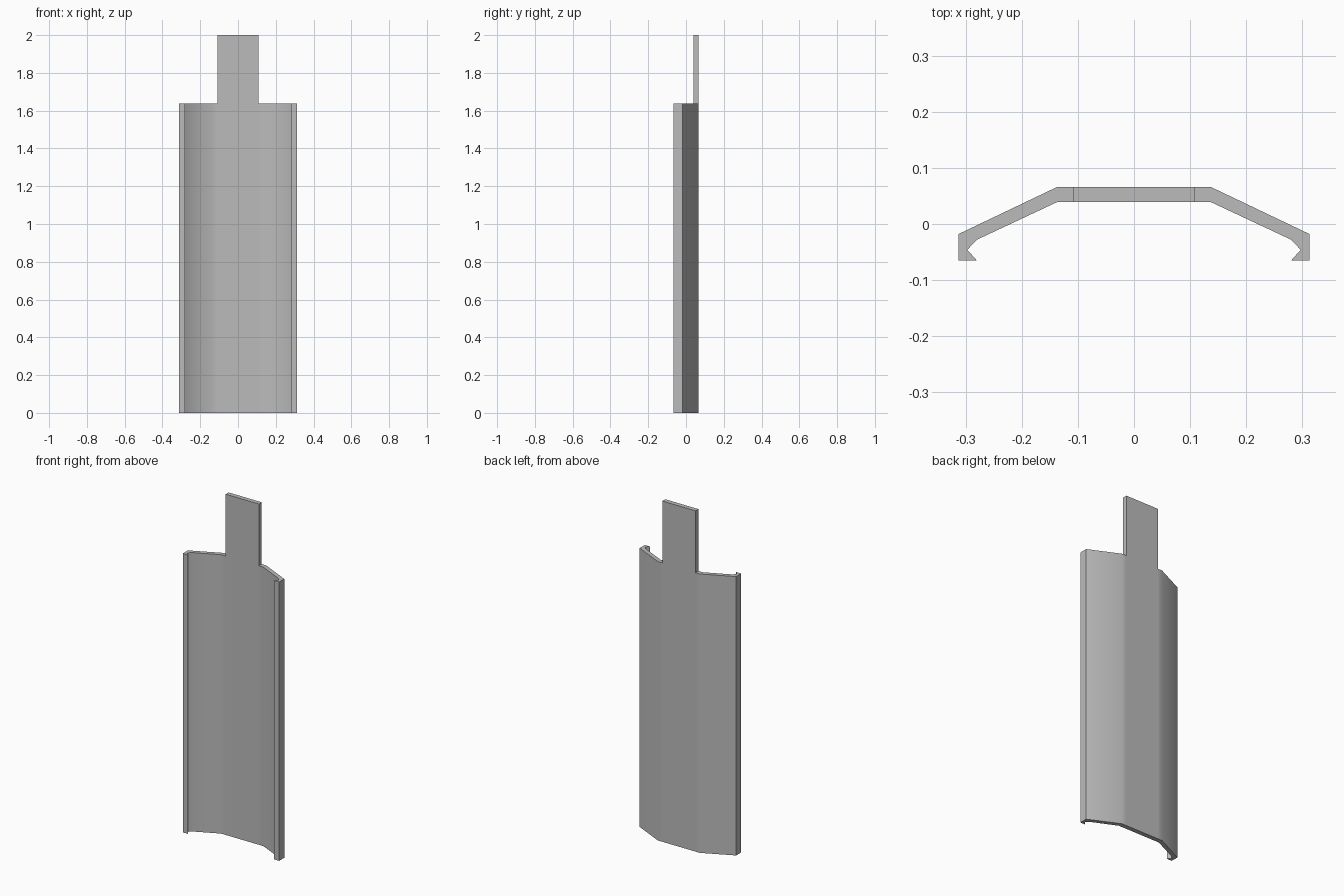
import bpy, bmesh, math

if "Cube" in bpy.data.objects:
    bpy.data.objects.remove(bpy.data.objects["Cube"])

PANEL_TOP, TAB_TOP = 1.637, 2.0
TAB_HALF = 0.108

grey = bpy.data.materials.new("plain grey")
grey.diffuse_color = (0.5, 0.5, 0.5, 1)
grey.use_nodes = True
grey.node_tree.nodes["Principled BSDF"].inputs["Base Color"].default_value = grey.diffuse_color

# Right half of the cross-section: flat shoulder, sloped wing, hooked lip
side = [(TAB_HALF, 0.066), (0.137, 0.066), (0.313, -0.018), (0.313, -0.065),
        (0.28, -0.065), (0.297, -0.046), (0.28, -0.028), (0.137, 0.039),
        (TAB_HALF, 0.039)]
left = [(-x, y) for x, y in reversed(side)]
centre = [side[0], side[-1], left[0], left[-1]]

bm = bmesh.new()


def prism(points, height):
    """Extrude a closed outline up from the floor; return its top face."""
    base = bm.faces.new([bm.verts.new((x, y, 0)) for x, y in points])
    new = bmesh.ops.extrude_face_region(bm, geom=[base], use_keep_orig=True)["geom"]
    bmesh.ops.translate(bm, vec=(0, 0, height),
                        verts=[g for g in new if isinstance(g, bmesh.types.BMVert)])
    return next(g for g in new if isinstance(g, bmesh.types.BMFace))


# Curved panel: two wings and a centre strip
prism(side, PANEL_TOP)
prism(left, PANEL_TOP)
top = prism(centre, PANEL_TOP)

# Tab: the centre strip carried on upward
new = bmesh.ops.extrude_face_region(bm, geom=[top])["geom"]
bmesh.ops.translate(bm, vec=(0, 0, TAB_TOP - PANEL_TOP),
                    verts=[g for g in new if isinstance(g, bmesh.types.BMVert)])

# Join the strips and drop the hidden walls between them
bmesh.ops.remove_doubles(bm, verts=bm.verts, dist=0.0005)
hidden = [f for f in bm.faces
          if all(abs(abs(v.co.x) - TAB_HALF) < 0.001 and v.co.z < PANEL_TOP + 0.01
                 for v in f.verts) and abs(f.normal.x) > 0.9]
hidden += [f for f in bm.faces if all(abs(v.co.z - PANEL_TOP) < 0.001 for v in f.verts)
           and all(abs(v.co.x) < TAB_HALF + 0.001 for v in f.verts)]
bm.normal_update()
hidden += [f for f in bm.faces if abs(f.normal.x) > 0.9
           and all(abs(abs(v.co.x) - TAB_HALF) < 0.001 and v.co.z < PANEL_TOP + 0.01
                   for v in f.verts)]
bmesh.ops.delete(bm, geom=list(set(hidden)), context="FACES")
bmesh.ops.recalc_face_normals(bm, faces=bm.faces)

mesh = bpy.data.meshes.new("panel_with_tab")
bm.to_mesh(mesh)
bm.free()
mesh.materials.append(grey)
panel = bpy.data.objects.new("panel_with_tab", mesh)
bpy.context.collection.objects.link(panel)
bpy.context.view_layer.objects.active = panel
panel.select_set(True)
bpy.ops.object.shade_smooth_by_angle(angle=math.radians(30))
